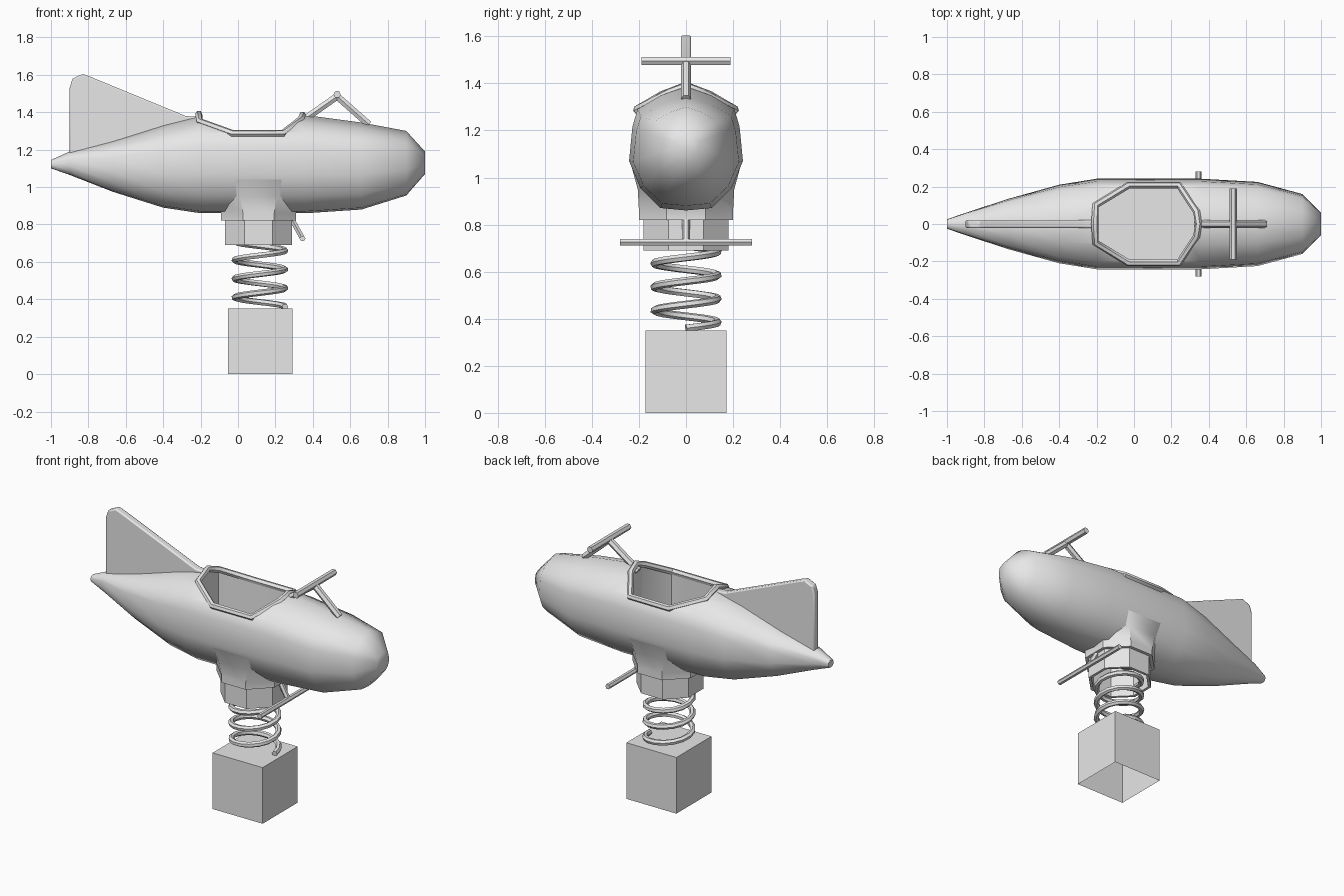
import bpy, bmesh, math
from mathutils import Vector

cube = bpy.data.objects.get("Cube")
if cube:
    bpy.data.objects.remove(cube, do_unlink=True)

grey = bpy.data.materials.new("light_grey")
grey.use_nodes = True
grey.diffuse_color = (0.8, 0.8, 0.8, 1)
grey.node_tree.nodes["Principled BSDF"].inputs["Base Color"].default_value = (0.8, 0.8, 0.8, 1)


def select(ob):
    bpy.ops.object.select_all(action='DESELECT')
    ob.select_set(True)
    bpy.context.view_layer.objects.active = ob


def smooth(ob, degrees):
    select(ob)
    bpy.ops.object.shade_smooth_by_angle(angle=math.radians(degrees))


def finish(bm, name):
    bmesh.ops.recalc_face_normals(bm, faces=bm.faces[:])
    mesh = bpy.data.meshes.new(name)
    bm.to_mesh(mesh)
    bm.free()
    mesh.materials.append(grey)
    ob = bpy.data.objects.new(name, mesh)
    bpy.context.collection.objects.link(ob)
    return ob


def loft(name, rings, caps=False):
    """Skin a row of equal closed rings."""
    bm = bmesh.new()
    rows = [[bm.verts.new(p) for p in ring] for ring in rings]
    n = len(rows[0])
    for a, b in zip(rows, rows[1:]):
        for i in range(n):
            j = (i + 1) % n
            bm.faces.new((a[i], a[j], b[j], b[i]))
    if caps:
        bm.faces.new(rows[0])
        bm.faces.new(rows[-1])
    return finish(bm, name)


def tube(name, points, radius, cyclic=False, resolution=1):
    """Round bar along a polyline."""
    curve = bpy.data.curves.new(name, 'CURVE')
    curve.dimensions = '3D'
    curve.bevel_depth = radius
    curve.bevel_resolution = resolution
    curve.use_fill_caps = True
    spline = curve.splines.new('POLY')
    spline.points.add(len(points) - 1)
    for p, co in zip(spline.points, points):
        p.co = (*co, 1)
    spline.use_cyclic_u = cyclic
    curve.materials.append(grey)
    ob = bpy.data.objects.new(name, curve)
    bpy.context.collection.objects.link(ob)
    select(ob)
    bpy.ops.object.convert(target='MESH')
    ob = bpy.context.object
    smooth(ob, 50)
    return ob


def mirrored(half):
    """Close a half outline, given from centre line to centre line, across y = 0."""
    return half + [(x, -y, z) for x, y, z in reversed(half) if abs(y) > 1e-6]


# Fuselage: one side profile scaled along stations (x, half width, bottom, top)
profile = [(0, 0), (.45, .02), (.8, .18), (1, .4), (.94, .68), (.85, .82), (.45, .93), (0, 1)]
stations = [(-1, .025, 1.10, 1.145), (-.9, .06, 1.065, 1.19), (-.67, .135, .975, 1.25),
            (-.4, .21, .89, 1.335), (-.2, .242, .86, 1.385), (.36, .242, .86, 1.385),
            (.66, .225, .88, 1.345), (.9, .16, .955, 1.30), (1, .06, 1.07, 1.19)]
rings = [mirrored([(x, w * u, b + (t - b) * v) for u, v in profile]) for x, w, b, t in stations]
fuselage = loft("fuselage", rings, caps=True)

# Cockpit recess
outline = mirrored([(-.205, .1, 0), (-.03, .2, 0), (.24, .2, 0), (.34, .06, 0)])
cutter = loft("cockpit_cutter", [[(x, y, z) for x, y, _ in outline] for z in (1.05, 1.7)], caps=True)
cutter.hide_render = True
cut = fuselage.modifiers.new("cockpit", 'BOOLEAN')
cut.operation = 'DIFFERENCE'
cut.solver = 'EXACT'
cut.object = cutter
select(fuselage)
bpy.ops.object.modifier_apply(modifier=cut.name)
bpy.data.objects.remove(cutter, do_unlink=True)
smooth(fuselage, 45)

# Rim around the cockpit
tube("cockpit_rim", mirrored([(-.21, 0, 1.39), (-.205, .1, 1.35), (-.03, .207, 1.287),
                              (.24, .207, 1.287), (.335, .065, 1.36), (.345, 0, 1.385)]), .019, True)

# Tail fin
fin_outline = [(-.9, 1.12), (-.9, 1.53), (-.885, 1.58), (-.83, 1.605), (-.79, 1.59),
               (-.28, 1.38), (-.215, 1.375), (-.215, 1.2)]
fin = loft("tail_fin", [[(x, y, z) for x, z in fin_outline] for y in (-.022, .022)], caps=True)
bevel = fin.modifiers.new("soft_edges", 'BEVEL')
bevel.width = .008
bevel.segments = 2
smooth(fin, 40)


# Belly flare, collar lip and hollow spring socket
def octagon(rx, ry, z):
    k = 1 / math.cos(math.pi / 8)
    angles = [(i + .5) * math.pi / 4 for i in range(8)]
    return [(.11 + k * rx * math.cos(a), k * ry * math.sin(a), z) for a in angles]


socket = loft("spring_socket", [octagon(.31, .235, 1.06), octagon(.24, .205, .95),
                                octagon(.2, .2, .86), octagon(.2, .2, .82),
                                octagon(.18, .18, .82), octagon(.18, .18, .69),
                                octagon(.163, .163, .69), octagon(.163, .163, .88)])
smooth(socket, 40)

# Coil spring
turns, steps = 3.5, 16
helix = []
for i in range(int(turns * steps) + 1):
    a = 2 * math.pi * i / steps
    helix.append((.117 + .135 * math.cos(a), .135 * math.sin(a), .36 + .1 * i / steps))
tube("coil_spring", helix, .017)

# Base block, open underneath
bm = bmesh.new()
bmesh.ops.create_cube(bm, size=1)
for v in bm.verts:
    v.co = (.118 + v.co.x * .345, v.co.y * .345, .175 + v.co.z * .35)
bottom = [f for f in bm.faces if all(v.co.z < .01 for v in f.verts)]
bm.normal_update()
bmesh.ops.delete(bm, geom=bottom, context='FACES')
base = finish(bm, "base_block")

# Handlebar with two struts
grip = Vector((.53, 0, 1.485))
tube("handlebar", [(.53, -.19, 1.495), (.53, .19, 1.495)], .02)
for name, foot in (("rear_handle_strut", (.33, 0, 1.345)), ("front_handle_strut", (.70, 0, 1.335))):
    tube(name, [grip, foot], .021)

# Foot bar with its strut
tube("foot_bar", [(.345, -.28, .725), (.345, .28, .725)], .016)
tube("foot_bar_strut", [(.27, 0, .86), (.345, 0, .725)], .016)
